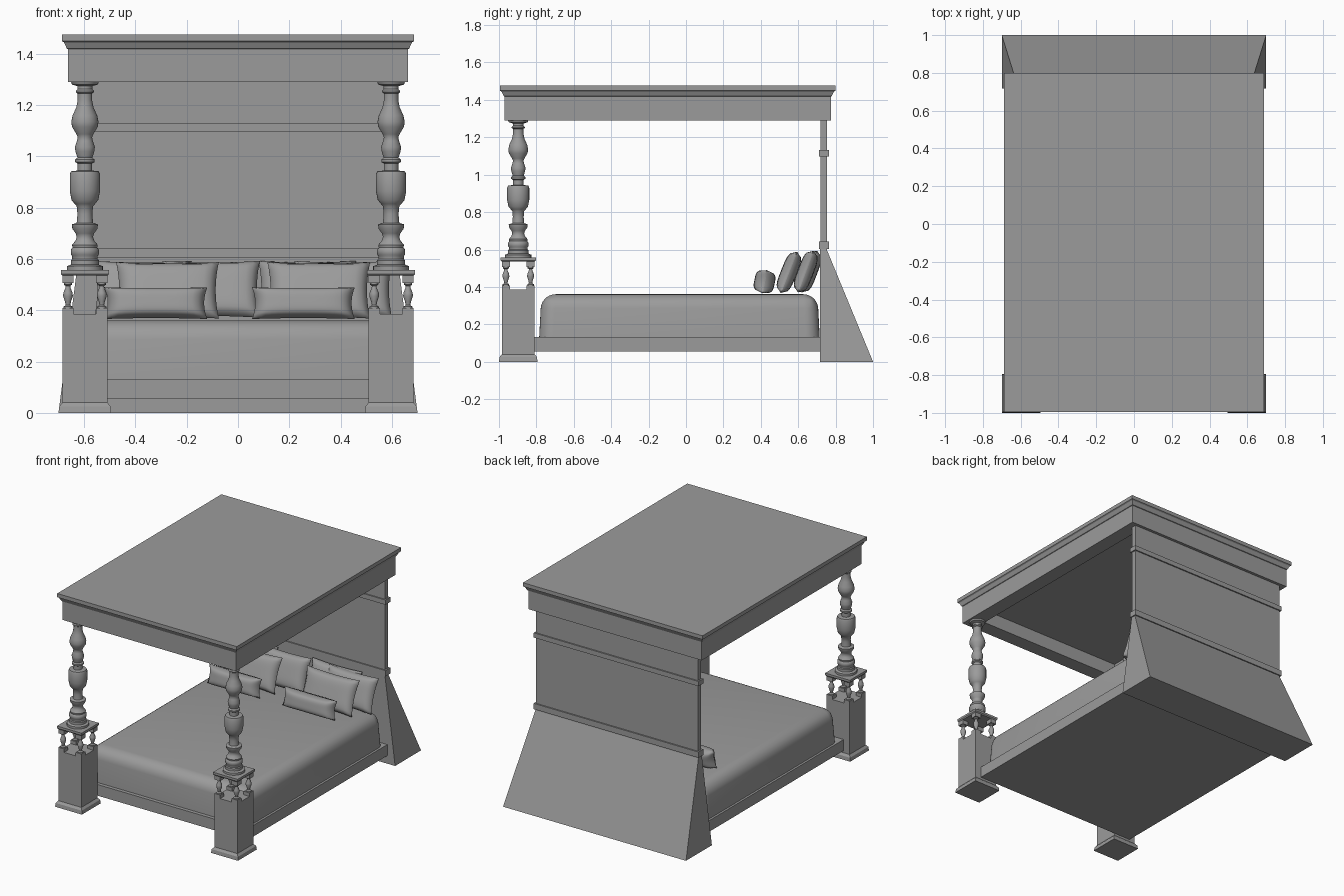
import bpy
import bmesh
from math import cos, sin, pi
from mathutils import Matrix

default = bpy.data.objects.get("Cube")
if default:
    bpy.data.objects.remove(default, do_unlink=True)

GREY = (0.33, 0.33, 0.33, 1)
grey = bpy.data.materials.new("plain grey")
grey.use_nodes = True
grey.diffuse_color = GREY
grey.node_tree.nodes["Principled BSDF"].inputs["Base Color"].default_value = GREY


def finish(name, bm, smooth=None):
    """Turn a bmesh into an object, smooth below the given edge angle."""
    bmesh.ops.recalc_face_normals(bm, faces=bm.faces)
    mesh = bpy.data.meshes.new(name)
    bm.to_mesh(mesh)
    bm.free()
    mesh.materials.append(grey)
    if smooth:
        mesh.shade_smooth()
        mesh.set_sharp_from_angle(angle=smooth)
    obj = bpy.data.objects.new(name, mesh)
    bpy.context.collection.objects.link(obj)
    return obj


def bridge(bm, rings):
    """Skin a list of point rings and cap both ends."""
    rings = [[bm.verts.new(p) for p in ring] for ring in rings]
    n = len(rings[0])
    for a, b in zip(rings, rings[1:]):
        for i in range(n):
            j = (i + 1) % n
            bm.faces.new((a[i], a[j], b[j], b[i]))
    bm.faces.new(rings[0])
    bm.faces.new(rings[-1])


def stack(name, levels):
    """Loft rectangles given as (x0, x1, y0, y1, z)."""
    bm = bmesh.new()
    bridge(bm, [[(a, c, z), (b, c, z), (b, d, z), (a, d, z)]
                for a, b, c, d, z in levels])
    return finish(name, bm)


def block(name, cx, cy, levels):
    """Loft centred rectangles given as (half x, half y, z)."""
    return stack(name, [(cx - hx, cx + hx, cy - hy, cy + hy, z)
                        for hx, hy, z in levels])


def turned(name, cx, cy, profile, sides=28):
    """Lathe a (radius, z) profile about a vertical axis."""
    bm = bmesh.new()
    bridge(bm, [[(cx + r * cos(2 * pi * i / sides), cy + r * sin(2 * pi * i / sides), z)
                 for i in range(sides)] for r, z in profile])
    return finish(name, bm, 0.7)


def cushion(name, centre, width, height, thick, lean, turn=0.0, n=16):
    """Puffed pillow with pinched sides, leaning back."""
    bm = bmesh.new()
    bmesh.ops.create_cube(bm, size=2)
    bmesh.ops.subdivide_edges(bm, edges=bm.edges[:], cuts=n - 1, use_grid_fill=True)
    for v in bm.verts:
        u, s, w = v.co.x, v.co.y, v.co.z
        puff = (max(0, 1 - u ** 4) * max(0, 1 - w ** 4)) ** 0.4
        v.co = (u * (0.94 + 0.06 * w * w) * width / 2,
                s * (0.06 + 0.94 * puff) * thick / 2,
                w * (0.94 + 0.06 * u * u) * height / 2)
    bm.transform(Matrix.Translation(centre) @ Matrix.Rotation(turn, 4, 'Z')
                 @ Matrix.Rotation(-lean, 4, 'X'))
    return finish(name, bm, 1.2)


# Canopy: moulded crown, frieze and hollow underside in one loft
block("canopy", 0, -0.0975, [
    (0.687, 0.8975, 1.476), (0.687, 0.8975, 1.45), (0.679, 0.889, 1.445),
    (0.667, 0.877, 1.42), (0.663, 0.8725, 1.418), (0.663, 0.8725, 1.29),
    (0.56, 0.77, 1.29), (0.56, 0.77, 1.385)])

# Headboard: panel, two rails and the flared support behind
stack("headboard_panel", [(-0.62, 0.62, 0.719, 0.755, z) for z in (0.58, 1.3)])
for name, low, high in (("lower_rail", 0.603, 0.643), ("upper_rail", 1.098, 1.131)):
    stack(name, [(-0.63, 0.63, 0.711, 0.764, z) for z in (low, high)])
stack("headboard_support", [(-0.7, 0.7, 0.717, 1.0, 0),
                            (-0.622, 0.622, 0.717, 0.75, 0.606)])

# Bed base and soft-edged mattress
stack("bed_base", [(-0.64, 0.64, -0.81, 0.72, z) for z in (0.055, 0.132)])
bm = bmesh.new()
bridge(bm, [[(-x, -0.035 - y, z), (x, -0.035 - y, z), (x, -0.035 + y, z), (-x, -0.035 + y, z)]
            for x, y, z in ((0.625, 0.75, 0.13), (0.61, 0.738, 0.361))])
soft = [e for e in bm.edges if max(v.co.z for v in e.verts) > 0.2]
bmesh.ops.bevel(bm, geom=soft, offset=0.075, segments=7, profile=0.5, affect='EDGES')
finish("mattress", bm, 0.6)

# Front posts
POST = [(0.07, 0.556), (0.07, 0.572), (0.055, 0.578), (0.055, 0.595), (0.05, 0.6),
        (0.05, 0.612), (0.055, 0.618), (0.055, 0.636), (0.048, 0.645), (0.05, 0.655),
        (0.036, 0.672), (0.032, 0.687), (0.036, 0.7), (0.049, 0.718), (0.051, 0.735),
        (0.032, 0.741), (0.029, 0.775), (0.032, 0.806), (0.04, 0.815), (0.052, 0.83),
        (0.059, 0.865), (0.059, 0.93), (0.054, 0.942), (0.028, 0.945), (0.028, 0.972),
        (0.038, 0.978), (0.038, 0.988), (0.029, 0.995), (0.037, 1.02), (0.039, 1.037),
        (0.031, 1.06), (0.028, 1.075), (0.033, 1.087), (0.05, 1.115), (0.053, 1.135),
        (0.048, 1.16), (0.034, 1.19), (0.028, 1.22), (0.028, 1.245), (0.035, 1.25),
        (0.035, 1.256), (0.029, 1.262), (0.029, 1.274), (0.05, 1.28), (0.055, 1.292)]
BALUSTER = [(0.018, 0.408), (0.018, 0.414), (0.009, 0.42), (0.012, 0.435), (0.019, 0.455),
            (0.018, 0.468), (0.01, 0.487), (0.009, 0.495), (0.016, 0.5), (0.016, 0.508)]
PY = -0.897
for side, x in (("right", -0.597), ("left", 0.597)):
    block(side + "_pedestal", x, PY, [
        (0.103, 0.103, 0), (0.1, 0.1, 0.025), (0.088, 0.088, 0.04), (0.088, 0.088, 0.385)])
    for i, (sx, sy) in enumerate(((-1, -1), (1, -1), (1, 1), (-1, 1))):
        bx, by = x + sx * 0.066, PY + sy * 0.066
        tag = f"{side}_baluster_{i + 1}"
        block(tag + "_foot", bx, by, [(0.022, 0.022, z) for z in (0.384, 0.409)])
        turned(tag, bx, by, BALUSTER, 14)
        block(tag + "_head", bx, by, [(0.022, 0.022, z) for z in (0.506, 0.541)])
    block(side + "_post_plate", x, PY, [
        (0.088, 0.088, 0.535), (0.094, 0.094, 0.542), (0.094, 0.094, 0.557)])
    turned(side + "_post", x, PY, POST)

# Pillows: back row, middle pair and small bolsters
for i, (x, y) in enumerate(((-0.37, 0.655), (-0.105, 0.64), (0.27, 0.66), (0.41, 0.64))):
    cushion(f"back_pillow_{i + 1}", (x, y, 0.482), 0.38, 0.235, 0.085, 0.36)
for i, x in enumerate((-0.275, 0.315)):
    cushion(f"middle_pillow_{i + 1}", (x, 0.55, 0.478), 0.4, 0.235, 0.085, 0.38)
for i, x in enumerate((-0.32, 0.255)):
    cushion(f"bolster_{i + 1}", (x, 0.42, 0.428), 0.4, 0.125, 0.11, 0.2)
